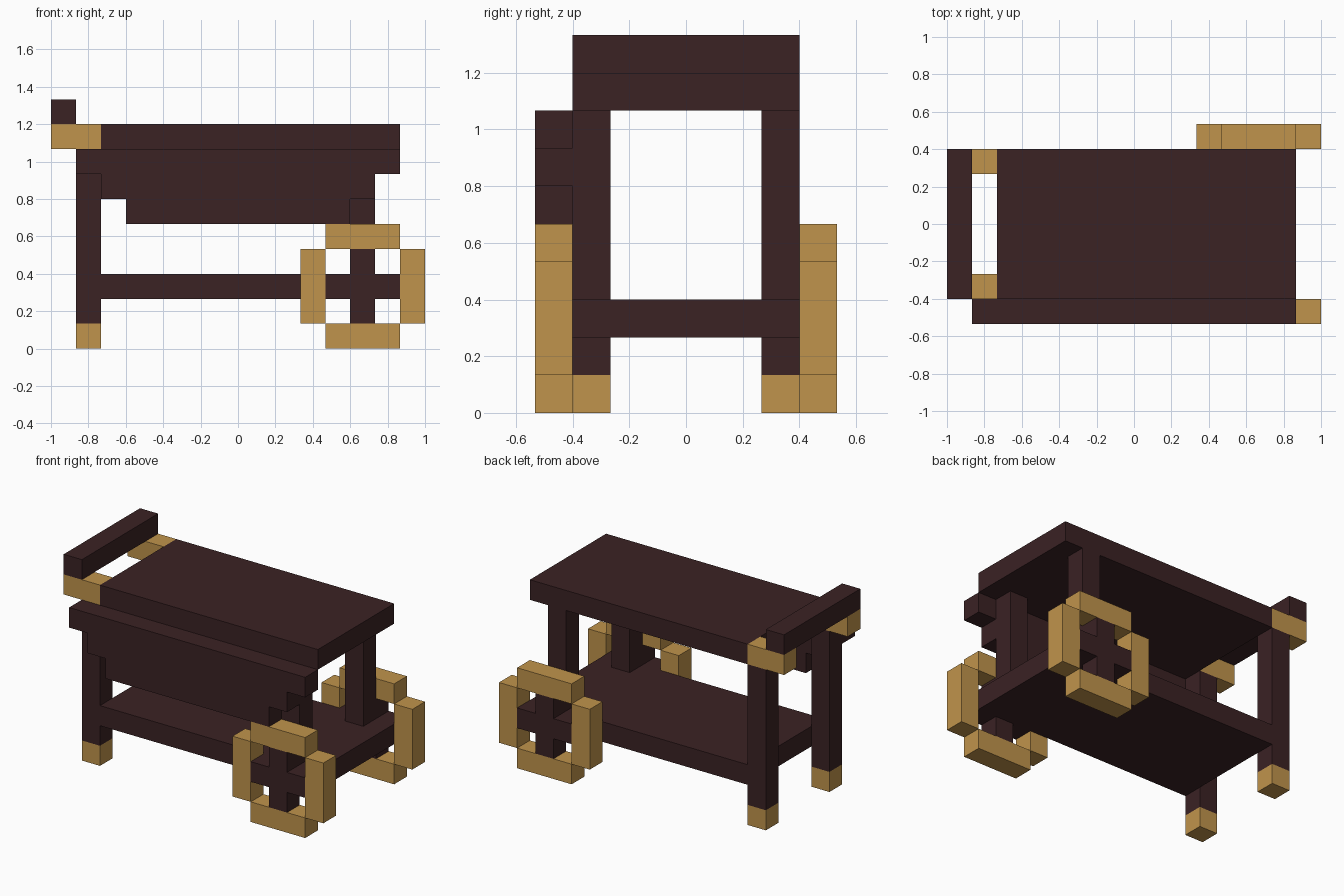
import bpy, bmesh
from mathutils import Vector

default = bpy.data.objects.get("Cube")
if default:
    bpy.data.objects.remove(default, do_unlink=True)

U = 2 / 15                       # one block of the grid
ORIGIN = Vector((-1.0, -4 * U, 0.0))


def material(name, rgb):
    mat = bpy.data.materials.new(name)
    mat.use_nodes = True
    mat.diffuse_color = (*rgb, 1)
    for node in mat.node_tree.nodes:
        if node.type == 'BSDF_PRINCIPLED':
            node.inputs["Base Color"].default_value = (*rgb, 1)
    return mat


WOOD = material("dark wood", (0.043, 0.016, 0.0176))
GOLD = material("gold", (0.527, 0.296, 0.072))


def part(name, mat, *boxes):
    """One object from boxes given in blocks as (x0, x1, y0, y1, z0, z1)."""
    bm = bmesh.new()
    for x0, x1, y0, y1, z0, z1 in boxes:
        low, high = Vector((x0, y0, z0)), Vector((x1, y1, z1))
        cube = bmesh.ops.create_cube(bm, size=1)
        for v in cube["verts"]:
            v.co = ORIGIN + U * ((low + high) / 2 + v.co * (high - low))
    mesh = bpy.data.meshes.new(name)
    bm.to_mesh(mesh)
    bm.free()
    mesh.materials.append(mat)
    obj = bpy.data.objects.new(name, mesh)
    bpy.context.collection.objects.link(obj)
    return obj


# Table top and lower shelf
part("table_top", WOOD, (2, 14, 1, 7, 8, 9))
part("lower_shelf", WOOD, (2, 14, 1, 7, 2, 3))

# Folded leaf on the front, narrowing in steps
for i, level in enumerate(("upper", "middle", "lower")):
    part(f"leaf_{level}", WOOD, (1 + i, 14 - i, 0, 1, 7 - i, 8 - i))

# Push handle
part("handle_bar", WOOD, (0, 1, 1, 7, 9, 10))

# Legs, feet, handle arms and wheels on both sides
for side, y, wy in (("front", 1, 0), ("back", 6, 7)):
    part(f"{side}_handle_arm", GOLD, (0, 2, y, y + 1, 8, 9))
    part(f"{side}_long_leg", WOOD, (1, 2, y, y + 1, 1, 8))
    part(f"{side}_foot", GOLD, (1, 2, y, y + 1, 0, 1))
    part(f"{side}_short_leg", WOOD, (12, 13, y, y + 1, 3, 8))
    part(f"{side}_wheel_rim", GOLD,
         (11, 14, wy, wy + 1, 0, 1), (11, 14, wy, wy + 1, 4, 5),
         (10, 11, wy, wy + 1, 1, 4), (14, 15, wy, wy + 1, 1, 4))
    part(f"{side}_wheel_spokes", WOOD,
         (12, 13, wy, wy + 1, 1, 4),
         (11, 12, wy, wy + 1, 2, 3), (13, 14, wy, wy + 1, 2, 3))
